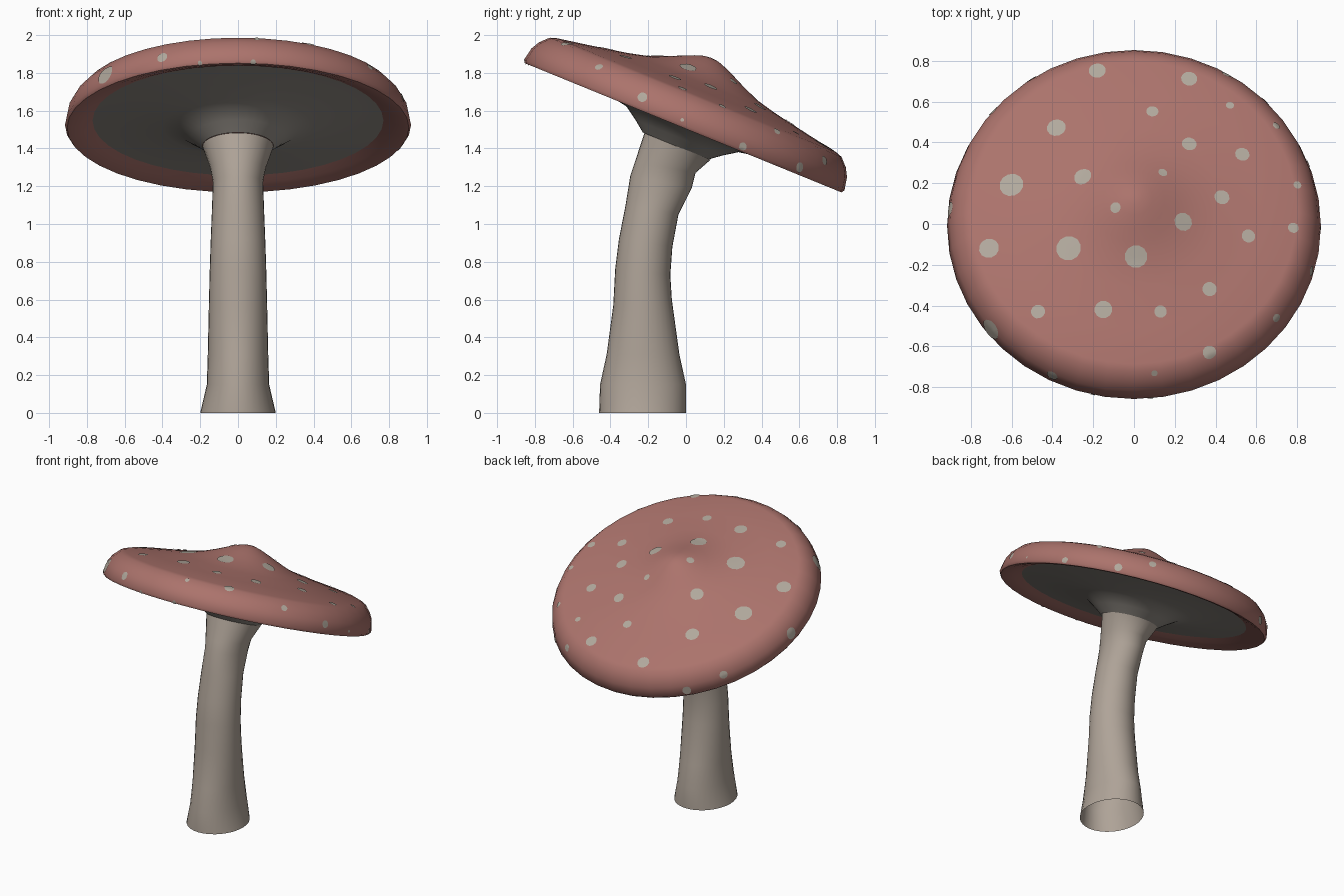
import bpy, bmesh, math
from mathutils import Vector, Matrix
from mathutils.bvhtree import BVHTree

if "Cube" in bpy.data.objects:
    bpy.data.objects.remove(bpy.data.objects["Cube"])


def material(name, col):
    m = bpy.data.materials.new(name)
    m.diffuse_color = (*col, 1)
    m.use_nodes = True
    m.node_tree.nodes["Principled BSDF"].inputs["Base Color"].default_value = m.diffuse_color
    return m


RED = material("dusty_red", (0.41, 0.172, 0.15))
CREAM = material("stem_beige", (0.43, 0.37, 0.315))
GILL = material("gill_grey", (0.30, 0.275, 0.245))
SPOT = material("spot_beige", (0.44, 0.395, 0.335))

TILT = math.radians(-22.2)
CAP = Matrix.Translation((0, -0.013, 1.515)) @ Matrix.Rotation(TILT, 4, 'X')


def finish(name, bm, mat, angle=40):
    me = bpy.data.meshes.new(name)
    bm.to_mesh(me)
    bm.free()
    ob = bpy.data.objects.new(name, me)
    bpy.context.collection.objects.link(ob)
    me.materials.append(mat)
    bpy.ops.object.select_all(action='DESELECT')
    ob.select_set(True)
    bpy.context.view_layer.objects.active = ob
    bpy.ops.object.shade_smooth_by_angle(angle=math.radians(angle))
    return ob


def loft(rings, first_point=None):
    """Join rings of points into a tube, optionally closed by a point."""
    bm = bmesh.new()
    loops = [[bm.verts.new(p) for p in r] for r in rings]
    n = len(loops[0])
    for a, b in zip(loops, loops[1:]):
        for i in range(n):
            j = (i + 1) % n
            bm.faces.new((a[i], a[j], b[j], b[i]))
    if first_point is not None:
        c = bm.verts.new(first_point)
        for i in range(n):
            bm.faces.new((c, loops[0][(i + 1) % n], loops[0][i]))
    return bm


def circle(r, z, n=40):
    return [CAP @ Vector((r * math.cos(2 * math.pi * i / n),
                          r * math.sin(2 * math.pi * i / n), z)) for i in range(n)]


# Cap: tilted lathe profile from the crown, over the rim and under the lip
cap_profile = [(.04, .389), (.09, .372), (.15, .346), (.21, .318), (.31, .277), (.42, .25),
               (.62, .212), (.80, .18), (.835, .168), (.877, .125), (.902, .08),
               (.916, .01), (.905, -.006), (.88, -.004), (.82, .015), (.77, .035)]
bm = loft([circle(r, z) for r, z in cap_profile], CAP @ Vector((0, 0, .393)))
for f in bm.faces:
    f.normal_flip()
bmesh.ops.recalc_face_normals(bm, faces=bm.faces)
if max(bm.faces, key=lambda f: f.calc_center_median().z).normal.z < 0:
    bmesh.ops.reverse_faces(bm, faces=bm.faces)
tree = BVHTree.FromBMesh(bm)
finish("cap", bm, RED, 60)

# Gills: shallow funnel running from the lip down to the stem
gill_profile = [(.77, .035), (.55, .022), (.40, .0), (.32, -.015), (.25, -.062), (.188, -.11)]
bm = loft([circle(r, z) for r, z in gill_profile])
bmesh.ops.recalc_face_normals(bm, faces=bm.faces)
if sum(f.normal.z for f in bm.faces) > 0:
    bmesh.ops.reverse_faces(bm, faces=bm.faces)
finish("gills", bm, GILL)

# Stem: bent tube; each section is front (y, z), back (y, z) and half width
sections = [(-.46, 0, 0, 0, .2), (-.455, .15, 0, .15, .165), (-.42, .31, -.035, .31, .16),
            (-.385, .57, -.075, .6, .154), (-.375, .76, -.083, .73, .15),
            (-.355, .92, -.072, .88, .145), (-.32, 1.1, -.04, 1.05, .138),
            (-.295, 1.255, .03, 1.19, .133), (-.27, 1.33, .05, 1.27, .148),
            (-.22, 1.483, .13, 1.34, .188)]
rings = []
for y0, z0, y1, z1, w in sections:
    a, b = Vector((0, y0, z0)), Vector((0, y1, z1))
    mid, half = (a + b) / 2, (b - a) / 2
    rings.append([mid + half * math.sin(t) + Vector((w * math.cos(t), 0, 0))
                  for t in (2 * math.pi * i / 32 for i in range(32))])
finish("stem", loft(rings), CREAM, 50)

# Spots: thin patches laid on the cap, placed by view (across, up, radius)
top = [(-.18, .75, .042), (.27, .71, .04), (.47, .58, .02), (.09, .55, .03),
       (-.38, .47, .047), (-.69, .55, .028), (.27, .39, .037), (.53, .34, .036),
       (-.60, .19, .06), (-.25, .23, .045), (.14, .25, .023), (.43, .13, .038),
       (.80, .19, .02), (-.09, .08, .027), (.24, .01, .046), (.56, -.06, .034),
       (.78, -.02, .027), (-.32, -.12, .062), (-.71, -.12, .05), (.01, -.16, .056),
       (-.90, .07, .04), (.37, -.32, .036), (-.47, -.43, .035), (-.15, -.42, .044),
       (.13, -.43, .031), (.37, -.63, .034), (.10, -.73, .016)]
front = [(-.70, 1.79, .055), (-.40, 1.88, .029), (-.2, 1.852, .012), (.08, 1.857, .015)]
right = [(-.46, 1.83, .022), (-.23, 1.67, .026), (.30, 1.41, .022), (.48, 1.49, .02),
         (.60, 1.30, .027), (.73, 1.335, .025), (-.02, 1.55, .01)]
back = [(.50, 1.27, .03)]
left = [(.31, 1.49, .014)]
X, Y, Z = Vector((1, 0, 0)), Vector((0, 1, 0)), Vector((0, 0, 1))
bm = bmesh.new()
for spots, u, v in ((top, X, Y), (front, X, Z), (right, Y, Z), (back, -X, Z), (left, -Y, Z)):
    w = u.cross(v)
    for a, b, r in spots:
        hit, nor, _, _ = tree.ray_cast(u * a + v * b + w * 4, -w)
        if hit is None:
            continue
        s = nor.orthogonal().normalized()
        t = nor.cross(s)

        def on_cap(p):
            q, n, _, _ = tree.find_nearest(p)
            return bm.verts.new(q + n * .004)
        n = 12
        c = on_cap(hit)
        loops = []
        for k in (.5, 1):
            loops.append([on_cap(hit + (s * math.cos(2 * math.pi * i / n)
                                        + t * math.sin(2 * math.pi * i / n)) * r * k)
                          for i in range(n)])
        for i in range(n):
            j = (i + 1) % n
            bm.faces.new((c, loops[0][i], loops[0][j]))
            bm.faces.new((loops[0][i], loops[1][i], loops[1][j], loops[0][j]))
finish("cap_spots", bm, SPOT, 60)
